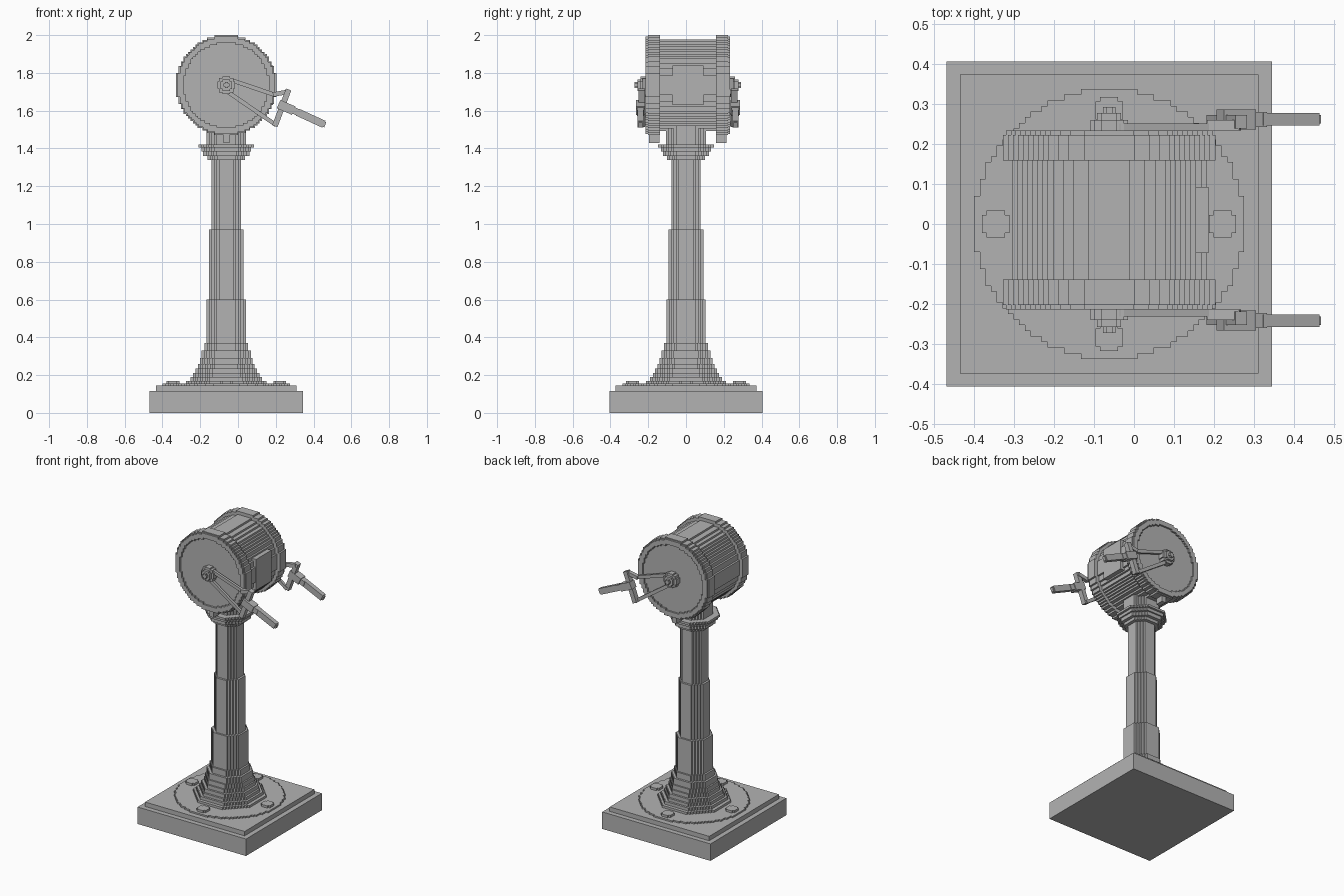
import bpy, bmesh, math
from mathutils import Vector, Matrix

if "Cube" in bpy.data.objects:
    bpy.data.objects.remove(bpy.data.objects["Cube"])

grey = bpy.data.materials.new("plain grey metal")
grey.use_nodes = True
grey.diffuse_color = (0.45, 0.45, 0.45, 1)
grey.node_tree.nodes["Principled BSDF"].inputs["Base Color"].default_value = (0.45, 0.45, 0.45, 1)

CX = -0.062            # column axis
DY, DZ = 0.01, 1.735   # drum centre


def finish(name, bm):
    bmesh.ops.recalc_face_normals(bm, faces=bm.faces)
    mesh = bpy.data.meshes.new(name)
    bm.to_mesh(mesh)
    bm.free()
    mesh.materials.append(grey)
    obj = bpy.data.objects.new(name, mesh)
    bpy.context.collection.objects.link(obj)
    return obj


def box(name, x0, x1, y0, y1, z0, z1):
    bm = bmesh.new()
    bmesh.ops.create_cube(bm, size=1)
    for v in bm.verts:
        v.co = Vector((x0 if v.co.x < 0 else x1, y0 if v.co.y < 0 else y1, z0 if v.co.z < 0 else z1))
    return finish(name, bm)


def bar(name, a, b, width, y0, y1):
    """Rectangular bar between two points of the xz plane."""
    a, b = Vector((a[0], 0, a[1])), Vector((b[0], 0, b[1]))
    d = b - a
    bm = bmesh.new()
    bmesh.ops.create_cube(bm, size=1)
    bmesh.ops.scale(bm, vec=(d.length, y1 - y0, width), verts=bm.verts)
    bmesh.ops.rotate(bm, matrix=Matrix.Rotation(-math.atan2(d.z, d.x), 3, 'Y'), verts=bm.verts)
    bmesh.ops.translate(bm, vec=(a + b) / 2 + Vector((0, (y0 + y1) / 2, 0)), verts=bm.verts)
    return finish(name, bm)


def stepped(r, step, octagon=False):
    """Staircase outline of a circle or octagon."""
    n = max(2, round(r / step))
    s = r / n
    right = []
    for k in range(-n, n):
        t = abs(k + 0.5) * s
        w = min(r, 1.414 * r - t) if octagon else math.sqrt(r * r - t * t)
        w = max(s, round(w / s) * s)
        if right and right[-1][0] == w:
            right.pop()
            right.append((w, (k + 1) * s))
        else:
            right += [(w, k * s), (w, (k + 1) * s)]
    return right + [(-w, t) for w, t in reversed(right)]


def prism(name, loops, a, b, axis='Z'):
    """Extrude outlines (the second one is a hole) along z or y."""
    place = (lambda u, v: (CX + u, v, a)) if axis == 'Z' else (lambda u, v: (CX + u, a, DZ + v))
    bm = bmesh.new()
    for loop in loops:
        verts = [bm.verts.new(place(u, v)) for u, v in loop]
        for i, v in enumerate(verts):
            bm.edges.new((v, verts[i - 1]))
    bmesh.ops.triangle_fill(bm, edges=bm.edges[:], use_beauty=True)
    out = bmesh.ops.extrude_face_region(bm, geom=bm.faces[:], use_keep_orig=True)
    top = [g for g in out["geom"] if isinstance(g, bmesh.types.BMVert)]
    shift = (0, 0, b - a) if axis == 'Z' else (0, b - a, 0)
    bmesh.ops.translate(bm, vec=shift, verts=top)
    return finish(name, bm)


# Base slab, plinth, round plate and bolts
box("base_slab", CX - 0.406, CX + 0.406, -0.406, 0.406, 0, 0.115)
box("base_plinth", CX - 0.373, CX + 0.373, -0.373, 0.373, 0.115, 0.145)
prism("base_plate", [stepped(0.337, 0.014)], 0.145, 0.155)
for i in range(4):
    bolt = prism("base_bolt", [stepped(0.034, 0.011)], 0.155, 0.17)
    angle = i * math.pi / 2
    bolt.location = (0.283 * math.cos(angle), 0.283 * math.sin(angle), 0)

# Flared column, collar and neck: (half width, top height) for each tier
tiers = [(0.212, 0.17), (0.19, 0.19), (0.176, 0.21), (0.163, 0.235), (0.15, 0.26),
         (0.14, 0.29), (0.13, 0.33), (0.116, 0.37), (0.104, 0.6), (0.092, 0.97),
         (0.078, 1.34), (0.1, 1.36), (0.122, 1.385), (0.132, 1.405), (0.147, 1.42)]
z = 0.155
for r, top in tiers:
    part = "column_tier" if top < 1.35 else "collar_tier"
    prism(part, [stepped(r, 0.013, True)], z, top)
    z = top
prism("neck", [stepped(0.105, 0.013, True)], 1.42, 1.54)

# Drum body with side plate
prism("drum_body", [stepped(0.243, 0.0125)], DY - 0.16, DY + 0.16, 'Y')
box("drum_side_plate", 0.12, 0.186, DY - 0.082, DY + 0.082, 1.63, 1.84)

for side in (-1, 1):
    def at(d):
        return DY + side * d

    def span(a, b):
        return sorted((at(a), at(b)))

    # Drum end: flange, raised rim, lower lug
    prism("drum_flange", [stepped(0.265, 0.0125)], at(0.148), at(0.212), 'Y')
    prism("drum_rim", [stepped(0.258, 0.0125), stepped(0.225, 0.0125)], at(0.212), at(0.224), 'Y')
    box("drum_lug", CX - 0.016, CX + 0.016, *span(0.15, 0.205), 1.43, 1.5)

    # Hub
    prism("hub_washer", [stepped(0.047, 0.01)], at(0.21), at(0.25), 'Y')
    prism("hub_nut", [stepped(0.03, 0.01)], at(0.25), at(0.267), 'Y')
    prism("hub_cap", [stepped(0.016, 0.008)], at(0.267), at(0.282), 'Y')

    # Lever: two arms, crosspiece and grip
    bar("lever_upper_arm", (-0.04, 1.763), (0.2, 1.682), 0.022, *span(0.224, 0.241))
    bar("lever_upper_link", (0.185, 1.685), (0.265, 1.7), 0.024, *span(0.224, 0.25))
    bar("lever_lower_arm", (-0.055, 1.7), (0.2, 1.525), 0.022, *span(0.224, 0.241))
    bar("lever_crosspiece", (0.268, 1.712), (0.195, 1.518), 0.03, *span(0.228, 0.262))
    bar("lever_socket", (0.215, 1.635), (0.295, 1.6), 0.048, *span(0.226, 0.276))
    bar("lever_ferrule", (0.28, 1.607), (0.325, 1.588), 0.036, *span(0.232, 0.27))
    bar("lever_grip", (0.315, 1.592), (0.455, 1.528), 0.04, *span(0.236, 0.267))
    bar("lever_grip_end", (0.45, 1.53), (0.462, 1.525), 0.028, *span(0.241, 0.262))
